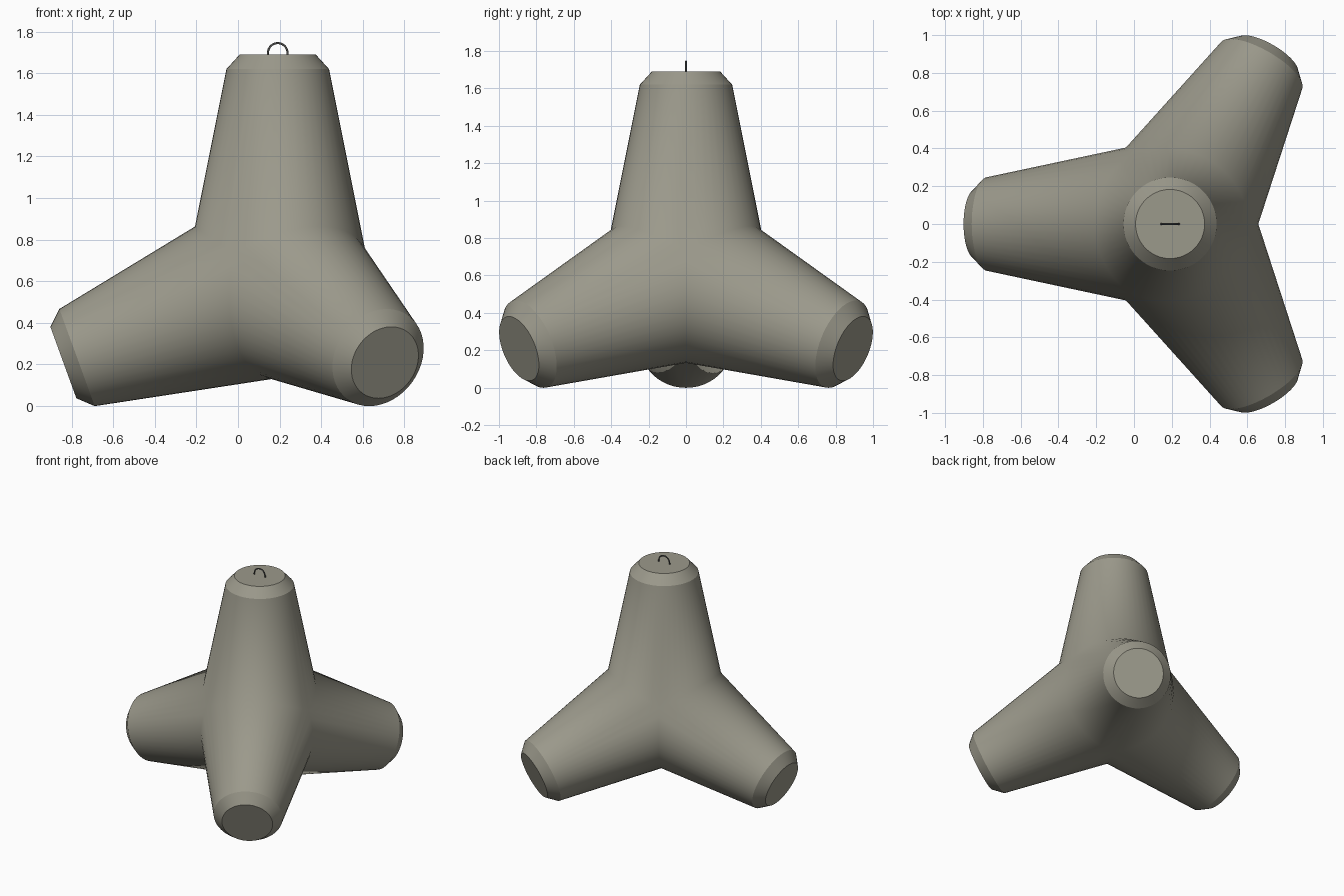
import bpy, bmesh, math
from mathutils import Vector

if "Cube" in bpy.data.objects:
    bpy.data.objects.remove(bpy.data.objects["Cube"])

SEG = 48
R0, TAPER = 0.454, 0.2            # leg radius at the hub, taper per unit length
HUB = Vector((0.191, 0, 0.584))
DROP = math.radians(20)


def material(name, rgb):
    m = bpy.data.materials.new(name)
    m.diffuse_color = (*rgb, 1)
    m.use_nodes = True
    m.node_tree.nodes["Principled BSDF"].inputs["Base Color"].default_value = m.diffuse_color
    return m


concrete = material("concrete", (0.33, 0.32, 0.26))
steel = material("dark steel", (0.09, 0.09, 0.085))

# Leg axes: one upright, three splayed downward
axes = [Vector((0, 0, 1))]
for a in (180, 60, -60):
    a = math.radians(a)
    axes.append(Vector((math.cos(DROP) * math.cos(a),
                        math.cos(DROP) * math.sin(a), -math.sin(DROP))))
lengths = [1.106, 1.097, 1.097, 1.097]

# Concrete body: tapered legs mitred against each other at the hub
bm = bmesh.new()
for i, (d, length) in enumerate(zip(axes, lengths)):
    others = [o for o in axes if o is not d]
    ref = others[0] - d * others[0].dot(d)
    ref.normalize()
    side = d.cross(ref)
    rings = [[], [], []]
    for s in range(SEG):
        a = 2 * math.pi * s / SEG
        u = ref * math.cos(a) + side * math.sin(a)
        t = max(R0 * u.dot(o) / (1 - d.dot(o) + TAPER * u.dot(o)) for o in others)
        shoulder = length - 0.07
        for ring, (h, r) in zip(rings, ((t, R0 - TAPER * t),
                                        (shoulder, R0 - TAPER * shoulder),
                                        (length, 0.183))):
            ring.append(bm.verts.new(HUB + d * h + u * r))
    for lo, hi in zip(rings, rings[1:]):
        for s in range(SEG):
            n = (s + 1) % SEG
            bm.faces.new((lo[s], lo[n], hi[n], hi[s]))
    bm.faces.new(rings[2])
bmesh.ops.remove_doubles(bm, verts=bm.verts, dist=0.012)
bmesh.ops.recalc_face_normals(bm, faces=bm.faces)
for f in bm.faces:
    f.smooth = True
# Crisp chamfers at the leg ends, soft joints at the hub
for e in bm.edges:
    mid = (e.verts[0].co + e.verts[1].co) / 2
    if (mid - HUB).length > 0.9 and e.calc_face_angle(0) > math.radians(25):
        e.smooth = False
mesh = bpy.data.meshes.new("concrete_body")
bm.to_mesh(mesh)
bm.free()
mesh.materials.append(concrete)
body = bpy.data.objects.new("concrete_body", mesh)
bpy.context.collection.objects.link(body)

# Lifting loop: bent steel rod on top of the upright leg
curve = bpy.data.curves.new("lifting_loop", 'CURVE')
curve.dimensions = '3D'
curve.bevel_depth = 0.005
curve.bevel_resolution = 2
curve.use_fill_caps = True
path = [(-0.047, 1.68)]
path += [(-0.047 * math.cos(math.pi * k / 16), 1.698 + 0.047 * math.sin(math.pi * k / 16))
         for k in range(17)]
path += [(0.047, 1.68)]
spline = curve.splines.new('POLY')
spline.points.add(len(path) - 1)
for p, (x, z) in zip(spline.points, path):
    p.co = (HUB.x + x, 0, z, 1)
curve.materials.append(steel)
loop = bpy.data.objects.new("lifting_loop", curve)
bpy.context.collection.objects.link(loop)
